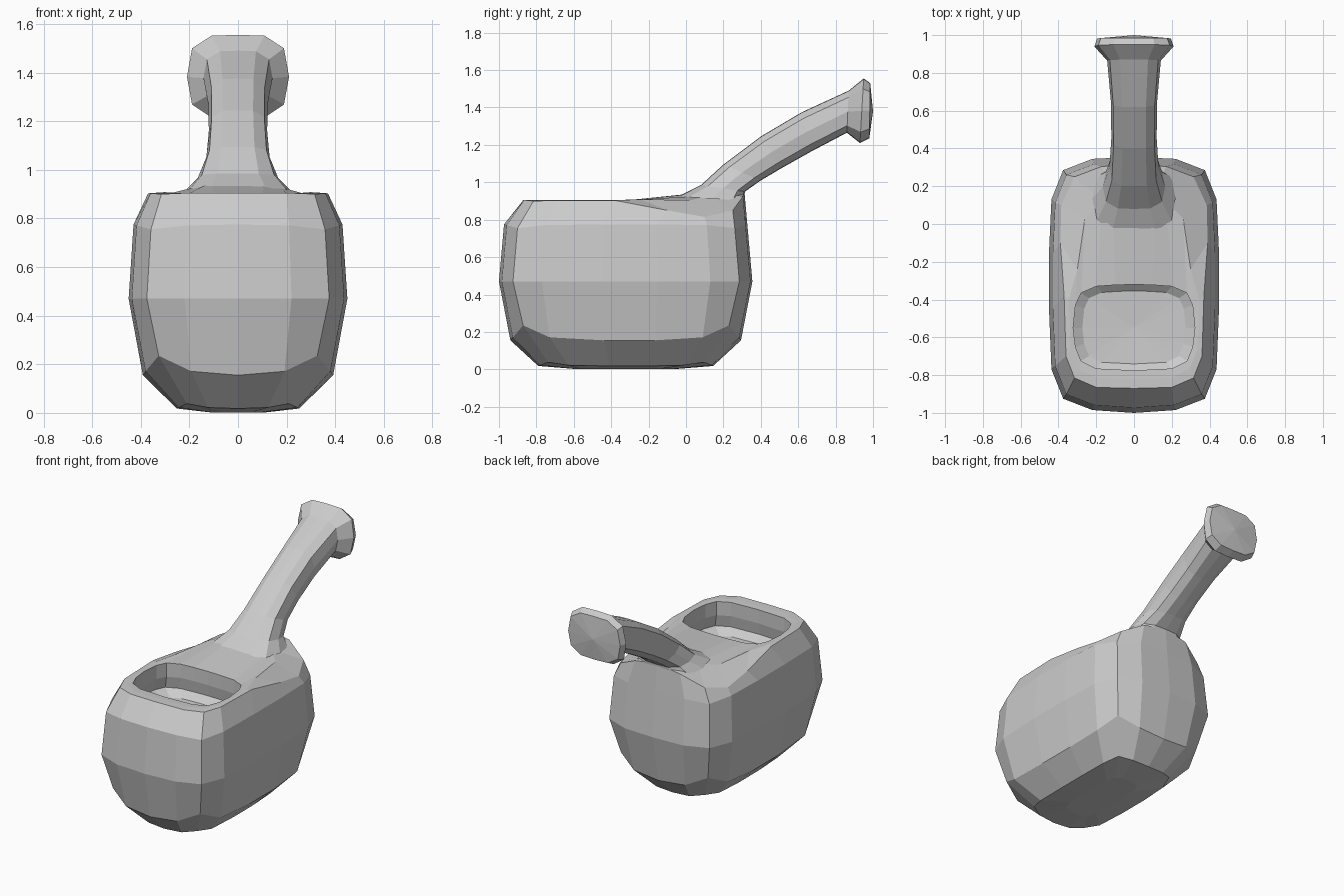
import bpy, bmesh

if "Cube" in bpy.data.objects:
    bpy.data.objects.remove(bpy.data.objects["Cube"])

CY = -0.322  # body centre along y


def mirror_half(half):
    """Close a half outline (x >= 0, first and last on x = 0) into a full ring."""
    return half + [(-x, y, z) for x, y, z in reversed(half[1:-1])]


def loft(name, rings, start_tip=None, end_tip=None):
    """Skin a stack of equal-length rings, with optional fan tips on the ends."""
    bm = bmesh.new()
    loops = [[bm.verts.new(p) for p in r] for r in rings]
    n = len(loops[0])
    for a, b in zip(loops, loops[1:]):
        for i in range(n):
            j = (i + 1) % n
            bm.faces.new((a[i], a[j], b[j], b[i]))
    for loop, tip in ((loops[0], start_tip), (loops[-1], end_tip)):
        if tip is None:
            bm.faces.new(loop)
        else:
            t = bm.verts.new(tip)
            for i in range(n):
                bm.faces.new((loop[i], loop[(i + 1) % n], t))
    bmesh.ops.recalc_face_normals(bm, faces=bm.faces)
    me = bpy.data.meshes.new(name)
    bm.to_mesh(me)
    bm.free()
    ob = bpy.data.objects.new(name, me)
    bpy.context.collection.objects.link(ob)
    return ob


# Rounded-box plan of the pot, half outline from front to back
PLAN = [(0, -1.0), (.22, -.985), (.375, -.925), (.437, -.77), (.45, -.45),
        (.45, -.15), (.437, .13), (.375, .285), (.22, .345), (0, .355)]


def plan_ring(sx, sy, z, lift=0.0):
    """Scaled plan at height z; corners raised by lift."""
    return mirror_half([(x * sx, CY + (y - CY) * sy, z + (lift if i in (2, 7) else
                         lift * .2 if i in (1, 3, 6, 8) else 0))
                        for i, (x, y) in enumerate(PLAN)])


# Shoulder where the walls turn into the top (drops at the rear sides)
shoulder = [(0, -.87, .905), (.2, -.865, .905), (.315, -.815, .9), (.36, -.7, .903),
            (.37, -.38, .903), (.39, -.1, .85), (.385, .1, .815), (.315, .25, .85),
            (.17, .305, .925), (0, .312, .955)]

# Deck line: flat rim at the front, handle footing at the back
deck = [(0, -.82, .905), (.2, -.815, .905), (.295, -.765, .905), (.335, -.67, .905),
        (.345, -.40, .905), (.30, -.24, .908), (.26, .03, .905), (.17, .12, .93),
        (.11, .16, .95), (0, .18, .955)]

# Opening edge
HOLE = [(0, -.775), (.2, -.765), (.28, -.725), (.31, -.65), (.322, -.55),
        (.31, -.43), (.28, -.365), (.2, -.33), (.1, -.323), (0, -.32)]


def hole_ring(s, z):
    return mirror_half([(x * s, -.547 + (y + .547) * s, z) for x, y in HOLE])


# Pot: outside, top deck and recessed opening in one skin
loft("pot_body", [
    plan_ring(.25, .40, .002),
    plan_ring(.56, .69, .018, .02),
    plan_ring(.87, .91, .155, .08),
    plan_ring(1, 1, .47),
    plan_ring(.955, .96, .775, -.02),
    mirror_half(shoulder),
    mirror_half(deck),
    hole_ring(1, .903),
    hole_ring(1.0, .81),
    hole_ring(1.06, .73),
    hole_ring(.85, .69),
], end_tip=(0, -.547, .68))

# Handle: cross-section (sideways, up) swept between a top and a bottom line
SECTION = [(0, 1), (.52, .98), (.9, .68), (1, 0), (.9, -.66), (.52, -.97), (0, -1)]
STATIONS = [  # top (y, z), bottom (y, z), half width
    ((-.04, .925), (.31, .90), .22),
    ((.08, .985), (.315, .95), .165),
    ((.20, 1.095), (.40, 1.01), .13),
    ((.40, 1.245), (.51, 1.075), .12),
    ((.62, 1.375), (.67, 1.165), .122),
    ((.87, 1.49), (.86, 1.265), .142),
    ((.95, 1.555), (.93, 1.21), .21),
    ((.985, 1.53), (.98, 1.235), .195),
]
sections = []
for (ty, tz), (by, bz), w in STATIONS:
    sections.append(mirror_half([
        (u * w, (ty + by) / 2 + v * (ty - by) / 2, (tz + bz) / 2 + v * (tz - bz) / 2)
        for u, v in SECTION]))
loft("handle", sections, end_tip=(0, 1.0, 1.38))
